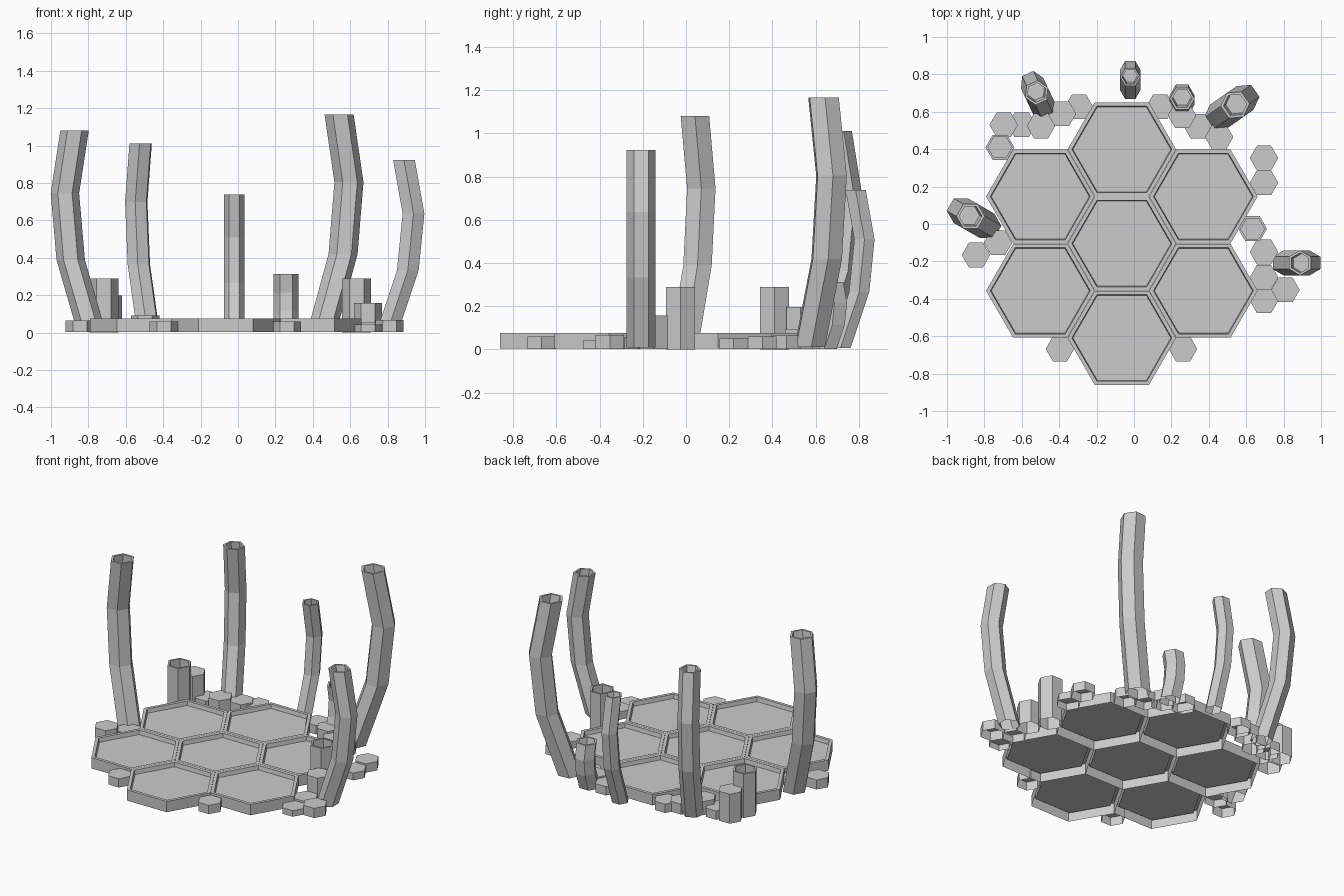
import bpy, bmesh
from math import sin, cos, pi, radians

def ring(bm, x, y, z, r, turn=0.0):
    return [bm.verts.new((x + r * cos(turn + k * pi / 3), y + r * sin(turn + k * pi / 3), z))
            for k in range(6)]

def hex_shell(name, rings):
    """Skin a stack of (x, y, z, radius, turn) hexagons; last one is capped, base stays open."""
    bm = bmesh.new()
    loops = [ring(bm, *r) for r in rings]
    for a, b in zip(loops, loops[1:]):
        for k in range(6):
            n = (k + 1) % 6
            bm.faces.new((a[k], a[n], b[n], b[k]))
    bm.faces.new(loops[-1])
    mesh = bpy.data.meshes.new(name)
    bm.to_mesh(mesh)
    bm.free()
    ob = bpy.data.objects.new(name, mesh)
    bpy.context.collection.objects.link(ob)
    return ob

# Seven large recessed floor tiles in a honeycomb
CX, CY, R, AP = -0.065, -0.105, 0.29, 0.252
centres = [(0, 0), (0, 2), (0, -2), (1, 1), (1, -1), (-1, 1), (-1, -1)]
for i, (c, h) in enumerate(centres):
    x, y = CX + c * 0.436, CY + h * AP
    hex_shell(f"floor_tile_{i + 1}", [(x, y, 0.004, R, 0), (x, y, 0.075, R, 0),
                                      (x, y, 0.075, 0.267, 0), (x, y, 0.048, 0.262, 0)])

# Small solid hexagon blocks around the edge: x, y, height
blocks = [
    (0.695, 0.353, 0.06), (0.695, 0.22, 0.05), (0.695, -0.15, 0.157), (0.695, -0.285, 0.055),
    (0.695, -0.41, 0.042), (0.81, -0.352, 0.066), (0.262, -0.668, 0.06), (-0.396, -0.668, 0.06),
    (-0.845, -0.166, 0.065), (-0.727, -0.10, 0.05), (-0.697, 0.53, 0.197), (-0.294, 0.626, 0.06),
    (-0.385, 0.59, 0.07), (-0.497, 0.524, 0.092), (-0.60, 0.53, 0.06), (0.14, 0.626, 0.06),
    (0.257, 0.58, 0.07), (0.342, 0.522, 0.055), (0.455, 0.465, 0.065),
]
for i, (x, y, h) in enumerate(blocks):
    hex_shell(f"edge_block_{i + 1}", [(x, y, 0.002, 0.076, 0), (x, y, h, 0.076, 0)])

# Straight hollow columns
for i, (x, y) in enumerate([(0.634, -0.025), (-0.717, 0.41)]):
    hex_shell(f"straight_column_{i + 1}", [(x, y, 0, 0.077, 0), (x, y, 0.29, 0.077, 0),
                                           (x, y, 0.29, 0.064, 0), (x, y, 0.23, 0.064, 0)])

# Curved hollow columns: base x, base y, lean direction, height, radius
PROFILE = [(0.0, 0.01), (0.117, 0.36), (0.15, 0.69), (0.095, 1.0)]
columns = [
    (-0.785, -0.01, 150, 1.08, 0.076), (-0.48, 0.615, 115, 1.01, 0.066),
    (0.45, 0.573, 35, 1.165, 0.078), (0.80, -0.208, 0, 0.922, 0.067),
    (-0.02, 0.715, 90, 0.738, 0.054), (0.257, 0.64, 90, 0.312, 0.067),
]
for i, (x, y, deg, h, r) in enumerate(columns):
    a = radians(deg)
    turn = a + pi / 2
    rings = [(x + cos(a) * o * h, y + sin(a) * o * h, z * h, r, turn) for o, z in PROFILE]
    tx, ty = rings[-1][:2]
    rings.append((tx, ty, h, r * 0.8, turn))
    shift = 0.01
    rings.append((tx + cos(a) * shift, ty + sin(a) * shift, h - 0.06, r * 0.75, turn))
    hex_shell(f"curved_column_{i + 1}", rings)
